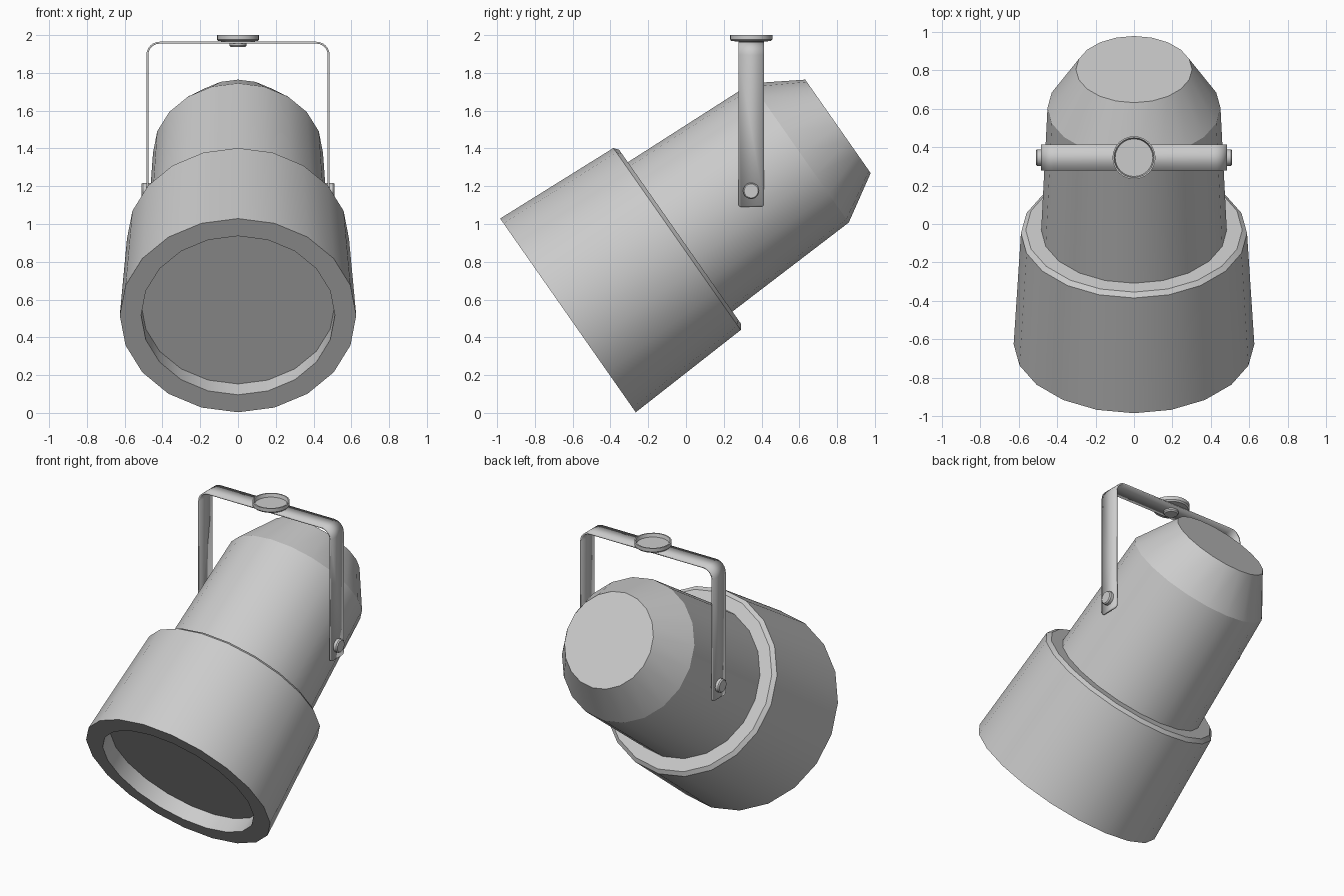
import bpy, bmesh
from math import sin, cos, pi, radians
from mathutils import Matrix, Vector

if "Cube" in bpy.data.objects:
    bpy.data.objects.remove(bpy.data.objects["Cube"])


def finish(name, bm, matrix=Matrix()):
    bmesh.ops.recalc_face_normals(bm, faces=bm.faces)
    me = bpy.data.meshes.new(name)
    bm.to_mesh(me)
    bm.free()
    me.transform(matrix)
    ob = bpy.data.objects.new(name, me)
    bpy.context.collection.objects.link(ob)
    bpy.ops.object.select_all(action='DESELECT')
    ob.select_set(True)
    bpy.context.view_layer.objects.active = ob
    bpy.ops.object.shade_smooth_by_angle(angle=radians(28))
    return ob


def lathe(name, profile, sides, matrix):
    """Revolve (radius, height) points around local z and cap both ends."""
    bm = bmesh.new()
    rings = [[bm.verts.new((r * cos(2 * pi * i / sides), r * sin(2 * pi * i / sides), h))
              for i in range(sides)] for r, h in profile]
    for a, b in zip(rings, rings[1:]):
        for i in range(sides):
            j = (i + 1) % sides
            bm.faces.new((a[i], a[j], b[j], b[i]))
    bm.faces.new(rings[0])
    bm.faces.new(rings[-1])
    return finish(name, bm, matrix)


# Lamp axis: starts at the front rim centre and rises 35 degrees to the back
lamp = Matrix.Translation((0, -0.625, 0.516)) @ Matrix.Rotation(radians(-55), 4, 'X')

# Front hood with recessed lens, and tapered housing
lathe("hood", [(0.513, 0.10), (0.513, 0), (0.626, 0), (0.588, 0.705),
               (0.563, 0.725), (0.47, 0.725)], 20, lamp)
lathe("housing", [(0.483, 0.715), (0.45, 1.50), (0.302, 1.745)], 20, lamp)

# Bent flat bracket: half path, mirrored, widened along y
BY, BW, X, TOP, R = 0.345, 0.0675, 0.48, 1.96, 0.065
half = [(X, 1.09)] + [(X - R + R * cos(a), TOP - R + R * sin(a))
                      for a in (pi / 2 * k / 6 for k in range(7))]
path = half + [(-x, z) for x, z in reversed(half)]
bm = bmesh.new()
rows = [[bm.verts.new((x, BY + s * BW, z)) for s in (-1, 1)] for x, z in path]
for a, b in zip(rows, rows[1:]):
    bm.faces.new((a[0], a[1], b[1], b[0]))
bmesh.ops.bevel(bm, geom=rows[0] + rows[-1], offset=0.015, segments=3,
                profile=0.5, affect='VERTICES')
bracket = finish("bracket", bm)
solid = bracket.modifiers.new("thickness", 'SOLIDIFY')
solid.thickness = 0.01
solid.offset = 0

# Pivot bolts on both sides
for side, name in ((1, "bolt_right"), (-1, "bolt_left")):
    m = Matrix.Translation((0, BY, 1.175)) @ Matrix.Rotation(side * pi / 2, 4, 'Y')
    lathe(name, [(0.043, 0.455), (0.043, 0.504), (0.037, 0.511)], 20, m)

# Ceiling cup and the nut under the bracket
mount = Matrix.Translation((0, BY, 0))
lathe("ceiling_cup", [(0.098, 1.978), (0.104, 2.0), (0.112, 2.0), (0.112, 1.977),
                      (0.104, 1.968), (0.045, 1.966)], 24, mount)
lathe("mount_nut", [(0.045, 1.967), (0.045, 1.945), (0.039, 1.937)], 20, mount)
